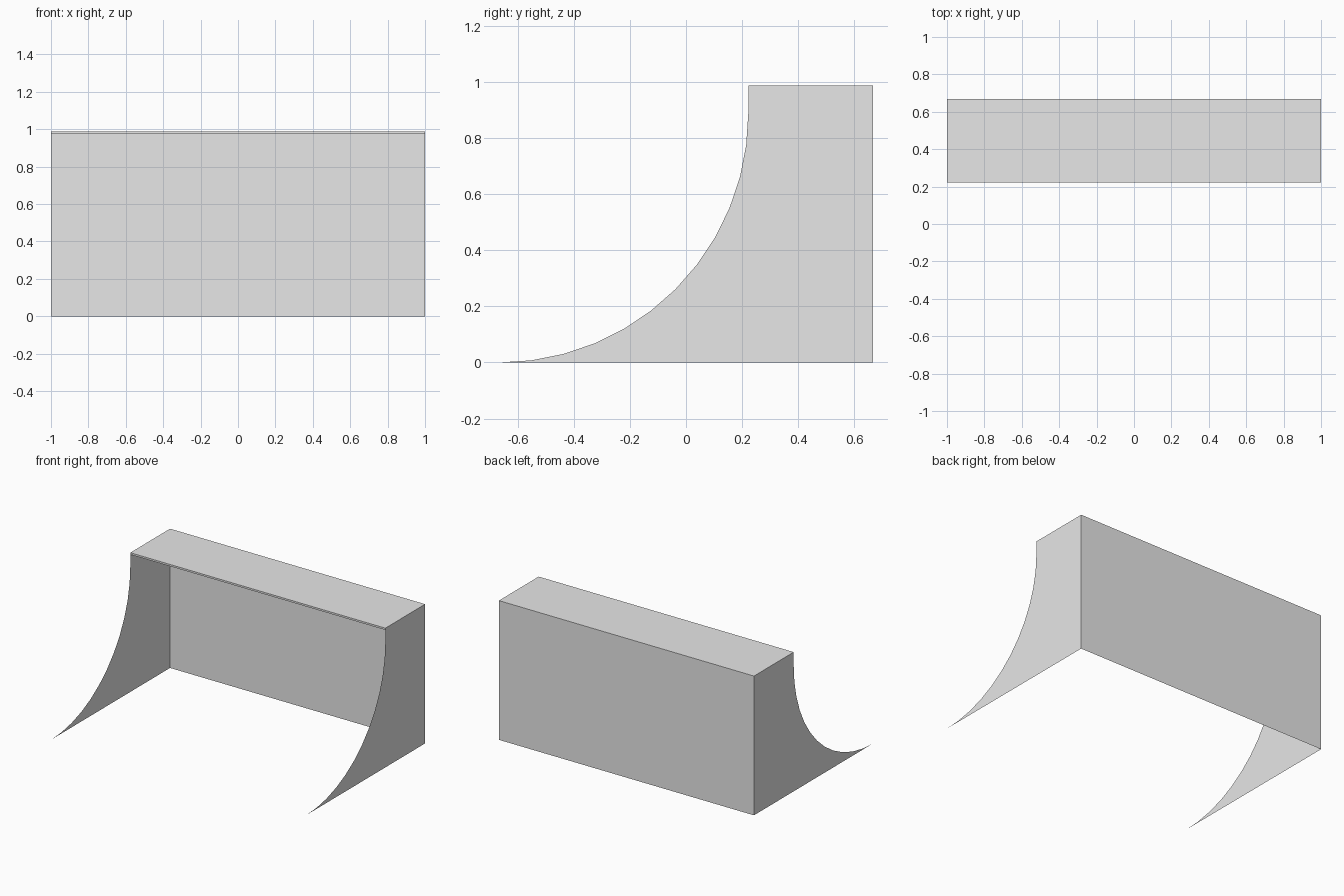
import bpy
import math

cube = bpy.data.objects.get("Cube")
if cube:
    bpy.data.objects.remove(cube, do_unlink=True)

HALF_W = 1.0
BACK = 0.667
RADIUS = 0.889
LIP_Y = RADIUS - BACK
HEIGHT = 0.987
LIP_Z = 0.974

grey = bpy.data.materials.new("light grey")
grey.use_nodes = True
colour = (0.8, 0.8, 0.8, 1)
grey.diffuse_color = colour
grey.node_tree.nodes["Principled BSDF"].inputs["Base Color"].default_value = colour


def sheet(name, points):
    """One flat, thin panel bounded by the given outline."""
    mesh = bpy.data.meshes.new(name)
    mesh.from_pydata(points, [], [range(len(points))])
    mesh.materials.append(grey)
    obj = bpy.data.objects.new(name, mesh)
    bpy.context.collection.objects.link(obj)
    return obj


def wide_panel(name, start, end):
    """Panel spanning the full width between two (y, z) points."""
    return sheet(name, [(-HALF_W, *start), (HALF_W, *start),
                        (HALF_W, *end), (-HALF_W, *end)])


# Side profile: quarter-circle transition, short vertical, deck and back
STEPS = 12
arc = [math.radians(90 * i / STEPS) for i in range(STEPS + 1)]
profile = [(RADIUS * math.sin(a) - BACK, RADIUS * (1 - math.cos(a))) for a in arc]
profile += [(LIP_Y, HEIGHT), (BACK, HEIGHT), (BACK, 0)]

# Side walls, facing outwards
sheet("left_side", [(HALF_W, y, z) for y, z in reversed(profile)])
sheet("right_side", [(-HALF_W, y, z) for y, z in profile])

# Deck, back wall and narrow front lip
wide_panel("deck", (LIP_Y, HEIGHT), (BACK, HEIGHT))
wide_panel("back_wall", (BACK, HEIGHT), (BACK, 0))
wide_panel("front_lip", (LIP_Y, LIP_Z), (LIP_Y, HEIGHT))
